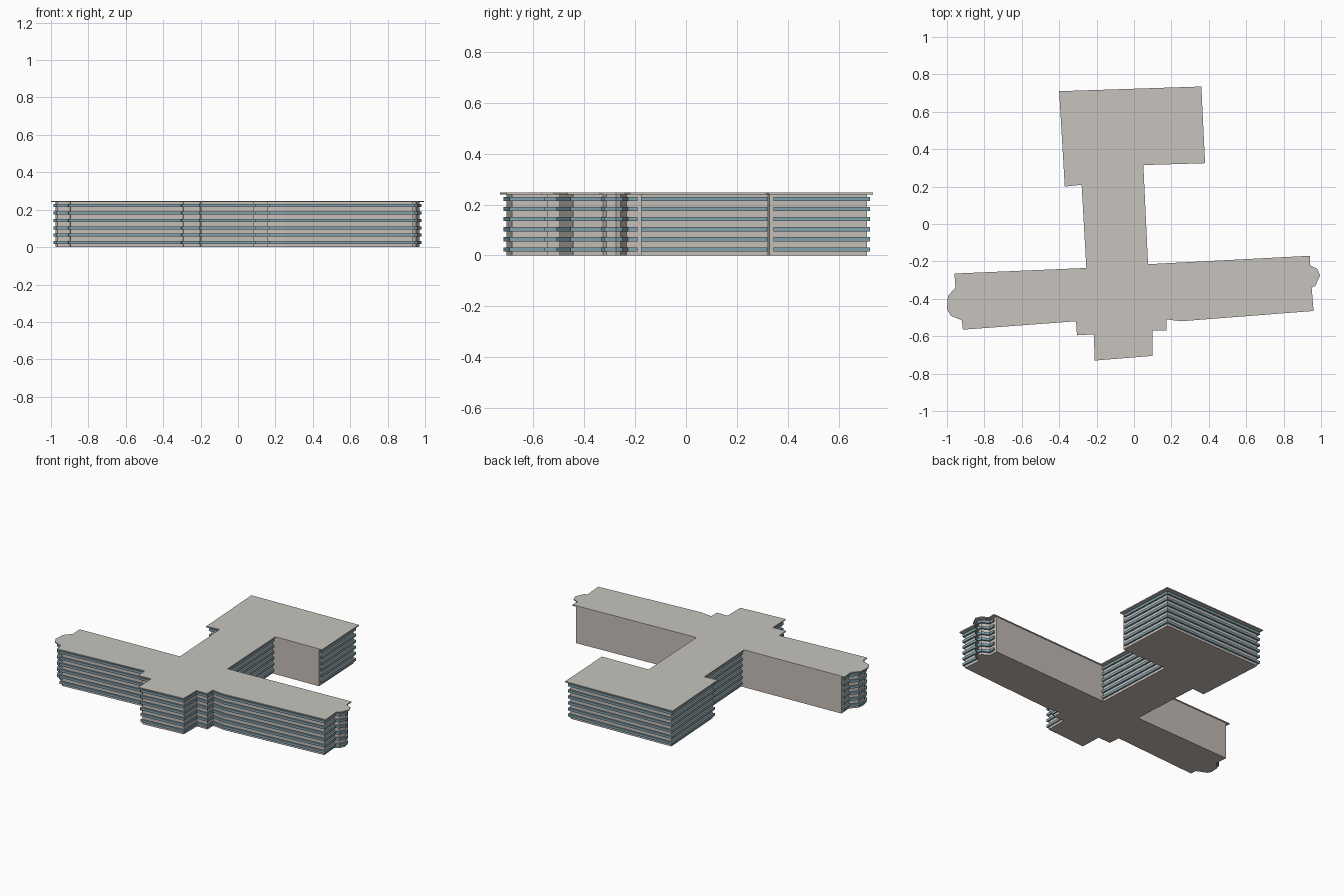
import bpy
import bmesh
from mathutils import Vector

cube = bpy.data.objects.get("Cube")
if cube:
    bpy.data.objects.remove(cube, do_unlink=True)


def material(name, rgb):
    m = bpy.data.materials.new(name)
    m.use_nodes = True
    m.diffuse_color = (*rgb, 1)
    m.node_tree.nodes["Principled BSDF"].inputs["Base Color"].default_value = (*rgb, 1)
    return m


roof_mat = material("pale roof stone", (0.57, 0.55, 0.51))
wall_mat = material("warm beige wall", (0.57, 0.52, 0.48))
glass_mat = material("blue grey glass", (0.22, 0.36, 0.42))

# Footprint of the roof, counter-clockwise; the flag marks the edge that
# starts at each point: w = windowed facade, s = short return, b = blank wall
plan = [
    (-.21, -.73, "w"), (.10, -.705, "s"), (.10, -.57, "w"), (.175, -.57, "s"),
    (.175, -.51, "w"), (.25, -.52, "w"),                      # front porch steps
    (.96, -.465, "w"), (.95, -.34, "w"), (.97, -.33, "w"), (.995, -.275, "w"),
    (.98, -.24, "w"), (.94, -.22, "w"),                       # east bay
    (.94, -.17, "b"), (.075, -.215, "w"), (.05, .315, "b"),   # east court
    (.38, .325, "w"), (.36, .735, "w"), (-.40, .71, "w"),     # rear block
    (-.37, .20, "w"), (-.28, .21, "w"), (-.255, -.235, "b"),  # west court
    (-.96, -.265, "w"), (-.955, -.34, "w"), (-.995, -.385, "w"),
    (-1, -.455, "w"), (-.98, -.49, "w"), (-.92, -.515, "w"),  # west bay
    (-.915, -.565, "w"), (-.31, -.52, "s"), (-.305, -.595, "w"), (-.215, -.59, "s"),
]


def inset_plan(insets):
    """Move every edge of the plan inward by the distance for its flag."""
    pts = [Vector(p[:2]) for p in plan]
    lines = []
    for i, p in enumerate(pts):
        d = (pts[(i + 1) % len(pts)] - p).normalized()
        lines.append((p + Vector((-d.y, d.x)) * insets[plan[i][2]], d))
    out = []
    for i, (p, d) in enumerate(lines):
        q, e = lines[i - 1]
        cross = e.x * d.y - e.y * d.x
        r = p - q
        out.append(q + e * ((r.x * d.y - r.y * d.x) / cross))
    return out


def prisms(name, outline, spans, mat):
    """Extrude the outline between each pair of heights, all in one object."""
    bm = bmesh.new()
    for low, high in spans:
        base = bm.faces.new([bm.verts.new((p.x, p.y, low)) for p in outline])
        geo = bmesh.ops.extrude_face_region(bm, geom=[base])["geom"]
        for v in geo:
            if isinstance(v, bmesh.types.BMVert):
                v.co.z = high
    bmesh.ops.recalc_face_normals(bm, faces=bm.faces)
    mesh = bpy.data.meshes.new(name)
    bm.to_mesh(mesh)
    bm.free()
    mesh.materials.append(mat)
    obj = bpy.data.objects.new(name, mesh)
    bpy.context.collection.objects.link(obj)


# Solid walls
prisms("walls", inset_plan({"w": .023, "s": .014, "b": .004}), [(0, .241)], wall_mat)

# Six projecting window ribbons, hidden inside the blank walls
ribbons = [(z - .008, z + .008) for z in (.024 + .0395 * i for i in range(6))]
prisms("window_ribbons", inset_plan({"w": .012, "s": .006, "b": .02}), ribbons, glass_mat)

# Overhanging flat roof
prisms("roof_slab", inset_plan({"w": 0, "s": 0, "b": 0}), [(.24, .247)], roof_mat)
